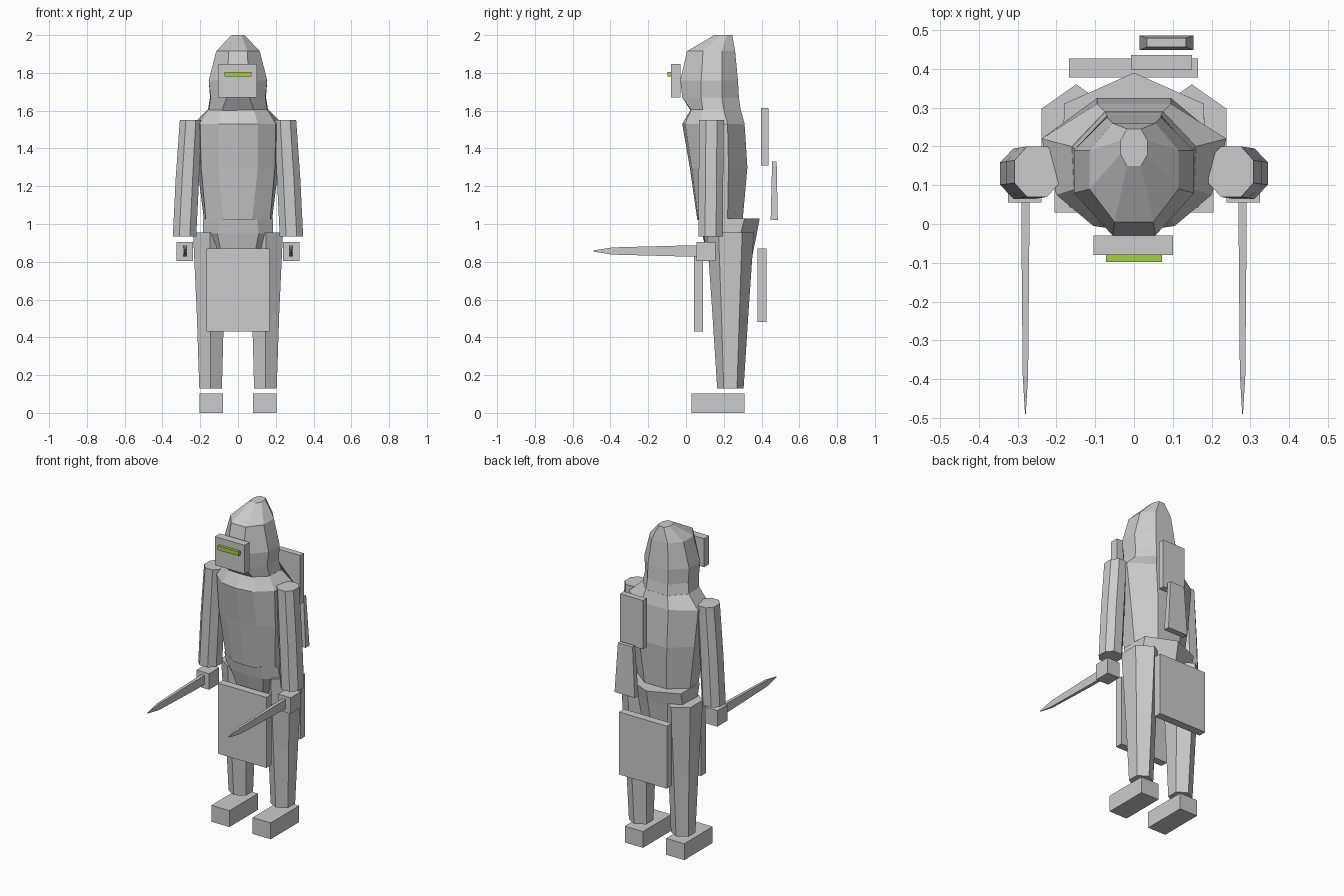
import bpy, bmesh, math
from mathutils import Vector

if "Cube" in bpy.data.objects:
    bpy.data.objects.remove(bpy.data.objects["Cube"])


def material(name, rgb):
    m = bpy.data.materials.new(name)
    m.diffuse_color = (*rgb, 1)
    m.use_nodes = True
    m.node_tree.nodes["Principled BSDF"].inputs["Base Color"].default_value = m.diffuse_color
    return m


GREY = material("plain grey", (0.6, 0.6, 0.6))
GREEN = material("glowing green", (0.36, 0.64, 0.05))


def loft(name, rings, mat=GREY):
    """Skin a stack of equal-length rings and cap both ends."""
    bm = bmesh.new()
    vs = [[bm.verts.new(p) for p in r] for r in rings]
    n = len(rings[0])
    for a, b in zip(vs, vs[1:]):
        for i in range(n):
            j = (i + 1) % n
            bm.faces.new((a[i], a[j], b[j], b[i]))
    bm.faces.new(vs[0])
    bm.faces.new(vs[-1])
    bmesh.ops.recalc_face_normals(bm, faces=bm.faces)
    me = bpy.data.meshes.new(name)
    bm.to_mesh(me)
    bm.free()
    me.materials.append(mat)
    ob = bpy.data.objects.new(name, me)
    bpy.context.collection.objects.link(ob)
    return ob


def box(name, x, y, z, mat=GREY):
    return loft(name, [[(x[0], y[0], h), (x[1], y[0], h), (x[1], y[1], h), (x[0], y[1], h)]
                       for h in z], mat)


def sym(z, half):
    """Ring symmetric in x from front centre to back; half is (x, y) pairs."""
    right = [(x, y, z) for x, y in half]
    return right + [(-x, y, h) for x, y, h in reversed(right) if x > 0]


def octagon(z, cx, hx, y0, y1):
    cy, hy, c = (y0 + y1) / 2, (y1 - y0) / 2, 0.45
    pts = [(-c, -1), (c, -1), (1, -c), (1, c), (c, 1), (-c, 1), (-1, c), (-1, -c)]
    return [(cx + px * hx, cy + py * hy, z) for px, py in pts]


def hexagon(z, x0, x1, y0, y1):
    cx, d = (x0 + x1) / 2, (y1 - y0) * 0.25
    return [(cx, y0, z), (x1, y0 + d, z), (x1, y1 - d, z),
            (cx, y1, z), (x0, y1 - d, z), (x0, y0 + d, z)]


# Hood
loft("hood", [
    sym(1.60, [(0, .025), (.085, .03), (.155, .09), (.16, .20), (.075, .29)]),
    sym(1.67, [(0, -.02), (.06, -.02), (.145, .08), (.148, .19), (.07, .28)]),
    sym(1.76, [(0, -.03), (.055, -.03), (.155, .08), (.155, .19), (.07, .275)]),
    sym(1.915, [(0, .005), (.05, .005), (.115, .09), (.115, .19), (.055, .26)]),
    sym(2.0, [(0, .15), (.018, .15), (.035, .18), (.035, .215), (.018, .245)]),
])

# Torso with sloping shoulders
loft("torso", [
    sym(1.02, [(0, .06), (.075, .065), (.17, .12), (.18, .22), (.075, .30)]),
    sym(1.30, [(0, .02), (.105, .03), (.195, .09), (.215, .225), (.095, .325)]),
    sym(1.53, [(0, -.02), (.105, -.005), (.20, .075), (.238, .22), (.095, .31)]),
    sym(1.605, [(0, .025), (.085, .03), (.155, .09), (.16, .20), (.075, .29)]),
])

# Pelvis, pointed at the back
loft("pelvis", [
    sym(.80, [(0, .12), (.08, .13), (.12, .2), (.10, .30), (0, .345)]),
    sym(.95, [(0, .085), (.11, .09), (.185, .15), (.18, .29), (0, .375)]),
    sym(1.03, [(0, .07), (.10, .075), (.185, .13), (.18, .31), (0, .39)]),
])

# Face plate and glowing slit
box("face_plate", (-.104, .101), (-.08, -.03), (1.67, 1.848))
box("visor_slit", (-.072, .072), (-.098, -.078), (1.78, 1.806), GREEN)

# Limbs, one set for each side
for s, side in ((-1, "left"), (1, "right")):
    loft(side + "_arm", [
        octagon(.935, s * .283, .062, .065, .195),
        octagon(1.24, s * .268, .062, .067, .197),
        octagon(1.55, s * .25, .058, .07, .20),
    ])
    box(side + "_hand", sorted((s * .238, s * .325)), (.055, .155), (.805, .905))

    # Blade held forward, tapering to a point
    loft(side + "_blade", [
        [(s * .28 + px * w, y, .857 + pz * h)
         for px, pz in ((-1, -1), (1, -1), (1, 1), (-1, 1))]
        for y, w, h in ((.07, .010, .029), (-.05, .010, .028),
                        (-.39, .007, .019), (-.49, .001, .003))
    ])

    # Leg with a wide thigh and tapered shin
    loft(side + "_leg", [
        hexagon(.13, s * .085, s * .205, .165, .305),
        hexagon(.52, s * .075, s * .218, .14, .33),
        hexagon(.955, s * .06, s * .238, .11, .36),
    ])
    box(side + "_foot", sorted((s * .08, s * .205)), (.03, .31), (0, .102))

# Hanging skirt plates
box("front_skirt", (-.167, .167), (.042, .09), (.43, .87))
box("back_skirt", (-.167, .165), (.378, .427), (.48, .87))

# Back plates, offset to one side
box("upper_back_plate", (-.008, .15), (.398, .436), (1.31, 1.615))
loft("lower_back_plate", [
    [(x0, y0, z), (x1, y0, z), (x1, y1, z), (x0, y1, z)]
    for x0, x1, y0, y1, z in ((.014, .153, .448, .486, 1.02),
                              (.033, .134, .456, .48, 1.33))
])
